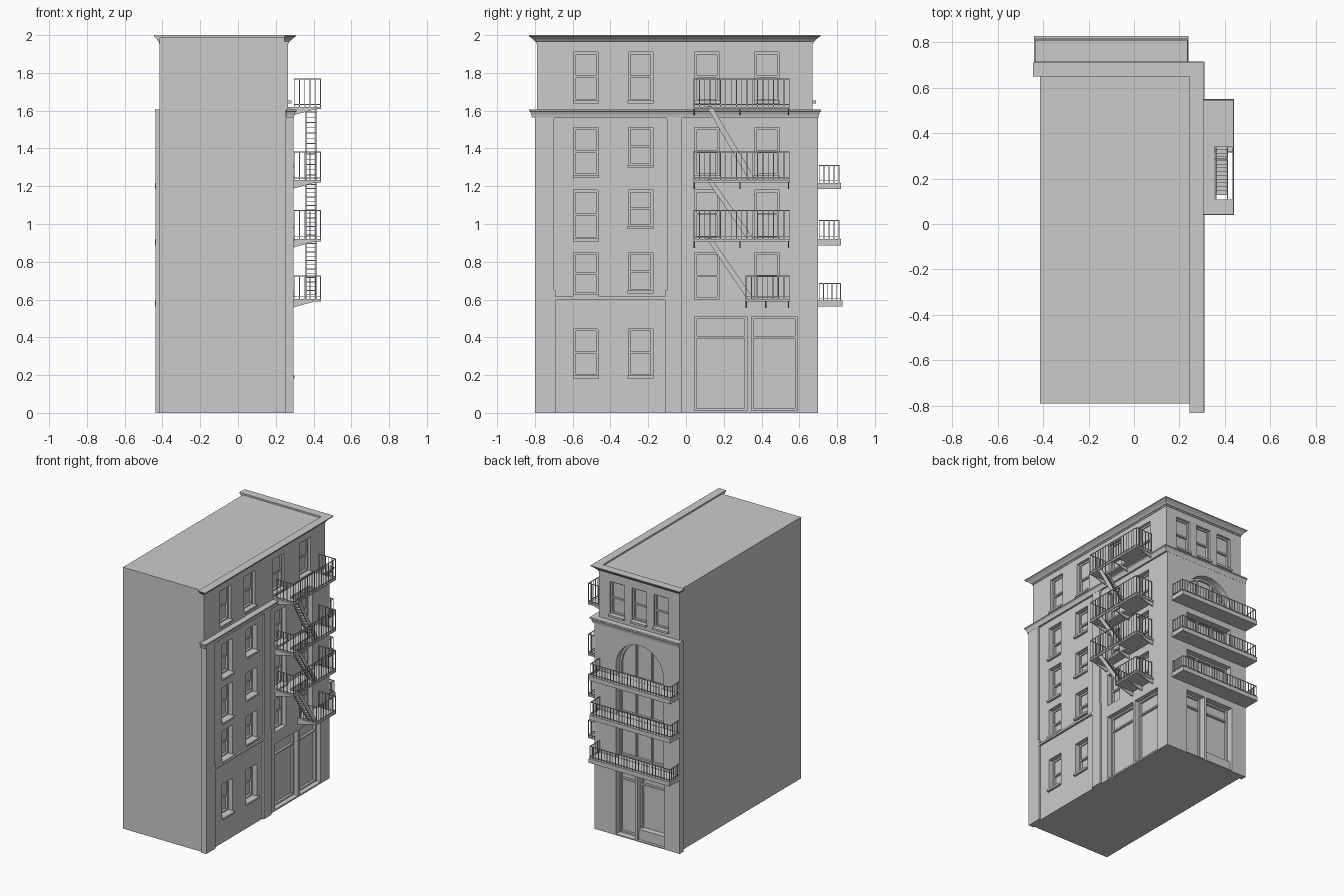
import bpy, bmesh, math

if "Cube" in bpy.data.objects:
    bpy.data.objects.remove(bpy.data.objects["Cube"])


class Part:
    """Collects boxes and prisms into one named object."""
    def __init__(self, name):
        self.name, self.bm = name, bmesh.new()

    def prism(self, pts, a0, a1, axis):
        put = {'x': lambda p, a: (a, p[0], p[1]),
               'y': lambda p, a: (p[0], a, p[1]),
               'z': lambda p, a: (p[0], p[1], a)}[axis]
        self.loft([[put(p, a) for p in pts] for a in (a0, a1)])

    def loft(self, rings):
        rows = [[self.bm.verts.new(c) for c in r] for r in rings]
        n = len(rows[0])
        self.bm.faces.new(rows[0][::-1])
        self.bm.faces.new(rows[-1])
        for a, b in zip(rows, rows[1:]):
            for i in range(n):
                j = (i + 1) % n
                self.bm.faces.new((a[i], a[j], b[j], b[i]))

    def box(self, x0, x1, y0, y1, z0, z1):
        self.prism([(x0, y0), (x1, y0), (x1, y1), (x0, y1)], z0, z1, 'z')

    def wall_box(self, side, u0, u1, d0, d1, z0, z1):
        # u runs along the wall, d is the outward coordinate
        if side == 'x':
            self.box(d0, d1, u0, u1, z0, z1)
        else:
            self.box(u0, u1, d0, d1, z0, z1)

    def build(self):
        bmesh.ops.recalc_face_normals(self.bm, faces=self.bm.faces)
        me = bpy.data.meshes.new(self.name)
        self.bm.to_mesh(me)
        self.bm.free()
        ob = bpy.data.objects.new(self.name, me)
        bpy.context.collection.objects.link(ob)
        return ob


def carve(ob, cutters):
    for c in cutters:
        m = ob.modifiers.new("carve", 'BOOLEAN')
        m.operation, m.solver, m.object = 'DIFFERENCE', 'EXACT', c
    dg = bpy.context.evaluated_depsgraph_get()
    me = bpy.data.meshes.new_from_object(ob.evaluated_get(dg))
    ob.modifiers.clear()
    ob.data = me


core, facade = Part("building_core"), Part("lower_facade")
panels, holes = Part("panel_cutter"), Part("opening_cutter")
frames, sills = Part("window_frames"), Part("window_sills")

# Main walls
core.box(-0.415, 0.265, -0.79, 0.67, 0, 1.988)
facade.prism([(0.25, -0.80), (0.295, -0.80), (0.295, 0.70), (-0.437, 0.70),
              (-0.437, 0.655), (0.25, 0.655)], 0, 1.6, 'z')

# Recessed wall panels between the side piers
panels.box(0.281, 0.4, -0.69, -0.11, -0.05, 0.60)
panels.prism([(-0.69, 0.615), (-0.11, 0.615), (-0.11, 0.65), (-0.10, 0.65), (-0.10, 1.55),
              (-0.115, 1.58), (-0.685, 1.58), (-0.70, 1.55), (-0.70, 0.65), (-0.69, 0.65)],
             0.281, 0.4, 'x')
panels.prism([(-0.02, -0.05), (0.8, -0.05), (0.8, 1.58), (-0.01, 1.58), (-0.025, 1.55),
              (-0.025, 0.65), (-0.02, 0.65)], 0.281, 0.4, 'x')

FLOOR = {'x': 0.228, 'y': 0.635}


def frame(side, u0, u1, z0, z1, bars_u=(), bars_z=(), w=0.012):
    f = FLOOR[side]
    a, b = f - 0.005, f + 0.018
    for u in (u0 + w / 2, u1 - w / 2, *bars_u):
        frames.wall_box(side, u - w / 2, u + w / 2, a, b, z0, z1)
    for z in (z0 + w / 2, z1 - w / 2, *bars_z):
        frames.wall_box(side, u0, u1, a, b - 0.001, z - w / 2, z + w / 2)


def opening(side, u0, u1, z0, z1, bars_u=(), bars_z=()):
    holes.wall_box(side, u0, u1, FLOOR[side], FLOOR[side] + 0.15, z0, z1)
    frame(side, u0, u1, z0, z1, bars_u, bars_z)


def sash_window(side, u0, u1, z0, z1, sill=True):
    mid, f = (z0 + z1) / 2, FLOOR[side]
    opening(side, u0, u1, z0, z1, (), (mid,))
    frames.wall_box(side, u0, u1, f - 0.005, f + 0.009, mid, z1)  # upper sash
    if sill:
        face = {'x': 0.265, 'y': 0.67}[side] if z0 > 1.6 else 0.281
        sills.wall_box(side, u0 - 0.004, u1 + 0.004, f, face + 0.018, z0 - 0.012, z0 + 0.003)


# Side windows
tops = (1.91, 1.51, 1.18, 0.85, 0.445)
columns = {-0.595: (1.65, 1.255, 0.92, 0.625, 0.195), -0.305: (1.65, 1.31, 0.985, 0.645, 0.195),
           0.045: (1.65, 1.255, 0.925, 0.60), 0.363: (1.65, 1.255, 0.925, 0.60)}
for u, bottoms in columns.items():
    for z0, z1 in zip(bottoms, tops):
        sash_window('x', u, u + 0.13, z0, z1, not (u > 0 and z0 == 0.60))

# Shopfronts on the side and back
opening('x', 0.045, 0.322, 0.012, 0.51, (), (0.40,))
opening('x', 0.346, 0.59, 0.012, 0.51, (), (0.40,))
opening('y', -0.06, 0.10, 0.008, 0.51, (), (0.42,))
opening('y', -0.31, -0.08, 0.008, 0.51, (), (0.42,))
frames.box(-0.31, -0.08, 0.63, 0.68, 0.008, 0.085)

# Back windows: three on top, wide bays below, arched bay between
for u in (0.11, -0.075, -0.26):
    sash_window('y', u - 0.062, u + 0.062, 1.65, 1.90)
CX, R, SPRING = -0.10, 0.20, 1.295
thirds = (CX - 0.067, CX + 0.067)
opening('y', CX - R, CX + R, 0.597, 0.84, thirds)
opening('y', CX - R, CX + R, 0.922, 1.14, thirds)
arc = [math.pi * i / 16 for i in range(17)]


def on_arc(r, t):
    return (CX + r * math.cos(t), SPRING + r * math.sin(t))


holes.prism([(CX - R, 1.218), (CX + R, 1.218)] + [on_arc(R, t) for t in arc], 0.635, 0.8, 'y')
for t0, t1 in zip(arc, arc[1:]):
    frames.prism([on_arc(R, t0), on_arc(R, t1), on_arc(R - 0.014, t1), on_arc(R - 0.014, t0)],
                 0.63, 0.653, 'y')
for u in thirds:
    frames.box(u - 0.006, u + 0.006, 0.63, 0.653, 1.218, SPRING + 0.186)
for u in (CX - R + 0.007, CX + R - 0.007):
    frames.box(u - 0.007, u + 0.007, 0.63, 0.653, 1.218, SPRING)

cutters = [panels.build(), holes.build()]
carve(core.build(), cutters[1:])
carve(facade.build(), cutters)
for c in cutters:
    bpy.data.objects.remove(c)
frames.build()
sills.build()


# Cornices wrapping the side and back
def cornice(name, X, Y, x0, y0, profile, left=1.0):
    p = Part(name)
    p.loft([[(X - 0.02, y0 - o, z), (X + o, y0 - o, z), (X + o, Y + o, z),
             (x0 - o * left, Y + o, z), (x0 - o * left, Y - 0.02, z), (X - 0.02, Y - 0.02, z)]
            for o, z in profile])
    p.build()


cornice("roof_cornice", 0.265, 0.67, -0.415, -0.79,
        [(0.004, 1.955), (0.004, 1.965), (0.012, 1.968), (0.02, 1.978), (0.035, 1.99),
         (0.042, 1.994), (0.042, 2.0)], 0.7)
cornice("middle_cornice", 0.275, 0.68, -0.434, -0.795,
        [(0.021, 1.565), (0.024, 1.58), (0.03, 1.594), (0.036, 1.598), (0.036, 1.607)], 0.15)

# Band course above the ground floor
band = Part("band_course")
band.box(0.27, 0.292, -0.69, -0.11, 0.598, 0.613)
band.build()


def span(a, b, step):
    n = max(1, round((b - a) / step))
    return [a + (b - a) * i / n for i in range(n + 1)]


def railing(p, x0, x1, y0, y1, z0, z1, open_side, step=0.028, t=0.002):
    # Three-sided railing, open towards the wall
    if open_side == 'x':
        runs = [((x0, y0), (x1, y0)), ((x1, y0), (x1, y1)), ((x0, y1), (x1, y1))]
    else:
        runs = [((x0, y0), (x0, y1)), ((x0, y1), (x1, y1)), ((x1, y0), (x1, y1))]
    for (ax, ay), (bx, by) in runs:
        p.box(ax - t, bx + t, ay - t, by + t, z1 - 0.005, z1)
        p.box(ax - t, bx + t, ay - t, by + t, z0 + 0.01, z0 + 0.014)
        for x in span(ax, bx, step) if ax != bx else [ax]:
            for y in span(ay, by, step) if ay != by else [ay]:
                p.box(x - t, x + t, y - t, y + t, z0, z1 - 0.002)


# Back balconies
slabs, rails = Part("back_balcony_slabs"), Part("back_balcony_railings")
for z, y1, zr in ((0.595, 0.828, 0.687), (0.92, 0.82, 1.02), (1.217, 0.82, 1.312)):
    slabs.box(-0.44, 0.24, 0.69, y1, z - 0.033, z)
    railing(rails, -0.435, 0.235, 0.705, y1 - 0.01, z, zr, 'y', 0.024)
slabs.build()
rails.build()

# Fire escape platforms, railings and brackets
plat, rail, brk = Part("escape_platforms"), Part("escape_railings"), Part("escape_brackets")
for z, y0, zr in ((1.62, 0.04, 1.77), (1.232, 0.04, 1.383), (0.92, 0.04, 1.075), (0.603, 0.315, 0.727)):
    y1, b = 0.55, z - 0.012
    if y0 < 0.1:
        plat.box(0.265, 0.44, y0, 0.108, b, z)
        plat.box(0.265, 0.355, 0.108, 0.34, b, z)
        plat.box(0.433, 0.44, 0.108, 0.34, b, z)
        plat.box(0.265, 0.44, 0.34, y1, b, z)
    else:
        plat.box(0.265, 0.44, y0, y1, b, z)
    railing(rail, 0.298, 0.437, y0 + 0.003, y1 - 0.003, z, zr, 'x')
    for y in (y0 + 0.004, max(0.285, (y0 + y1) / 2 - 0.01), y1 - 0.008):
        brk.prism([(0.275, b), (0.41, b), (0.295, b - 0.032), (0.275, b - 0.032)], y - 0.003, y + 0.003, 'y')
for p in (plat, rail, brk):
    p.build()

# Fire escape stairs
stairs = Part("escape_stairs")
for zt, zb, yb in ((1.62, 1.232, 0.355), (1.232, 0.92, 0.345), (0.92, 0.603, 0.345)):
    for x in (0.357, 0.409):
        stairs.prism([(0.108, zt + 0.003), (0.138, zt + 0.003), (yb + 0.015, zb), (yb - 0.022, zb)],
                     x, x + 0.006, 'x')
    n = 14
    for i in range(1, n):
        k = i / n
        y, z = 0.123 + (yb - 0.127) * k, zt + (zb - zt) * k
        stairs.box(0.362, 0.41, y - 0.011, y + 0.011, z - 0.002, z + 0.002)
stairs.build()
